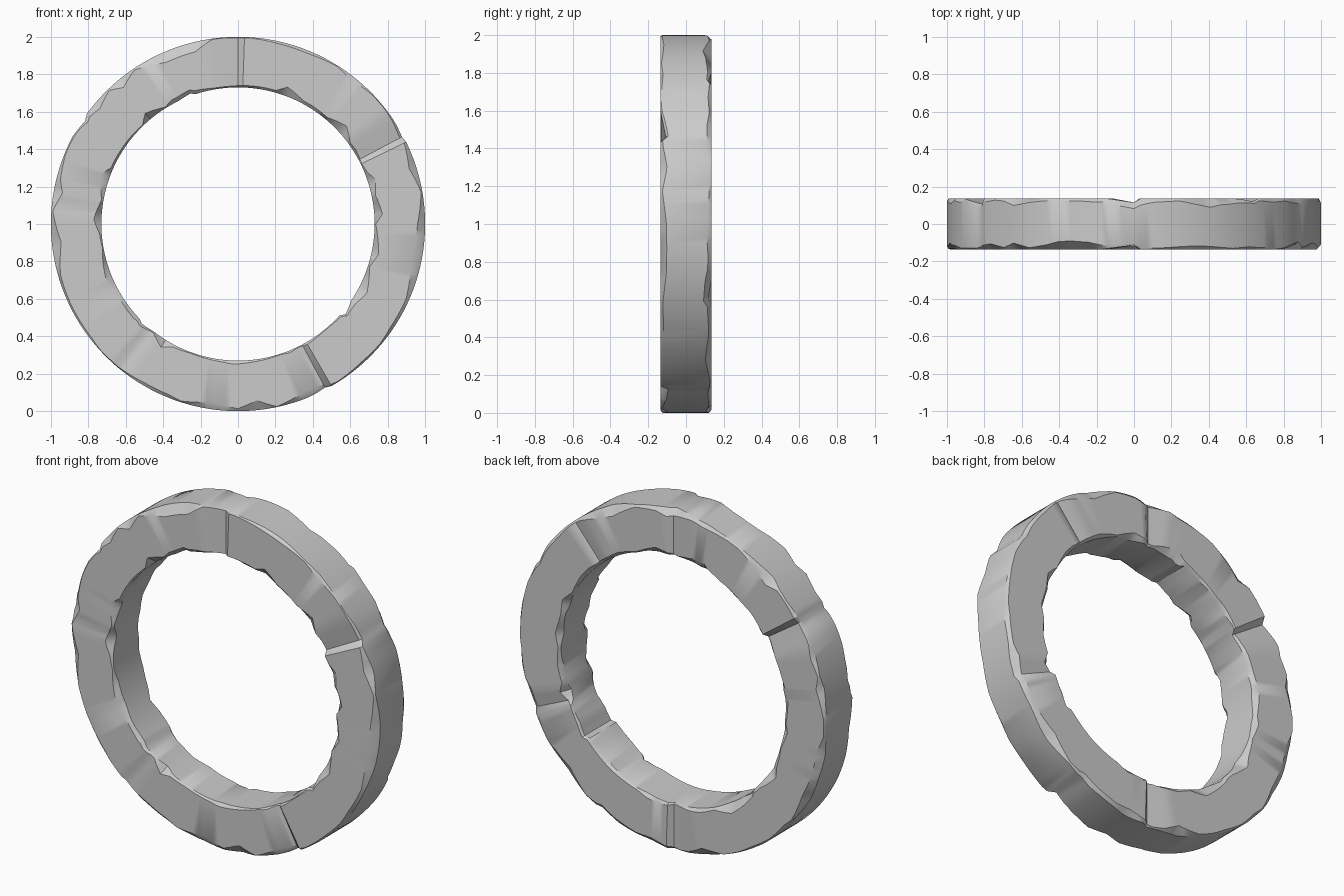
import bpy, bmesh, math, random

if "Cube" in bpy.data.objects:
    bpy.data.objects.remove(bpy.data.objects["Cube"])

random.seed(7)
N = 180
R_OUT, R_IN, HALF = 1.0, 0.73, 0.135


def chip_track():
    """Irregular zigzag of chip sizes around the ring (closed)."""
    knots, a = [], 0
    while a < N:
        big = random.random() < 0.22
        knots.append((a, random.uniform(0.03, 0.055) if big else random.uniform(0.003, 0.022)))
        a += random.choice((2, 3, 4, 5))
    knots.append((N, knots[0][1]))
    out = []
    for (a0, v0), (a1, v1) in zip(knots, knots[1:]):
        for i in range(a0, min(a1, N)):
            out.append(v0 + (v1 - v0) * (i - a0) / (a1 - a0))
    return out


def groove(deg, cuts):
    """Split wear: slope sinking towards the crack, then a sharp step back."""
    total = 0.0
    for centre, width, depth in cuts:
        d = (deg - centre + 180) % 360 - 180
        if width > 0 and 0 <= d < width:
            total = max(total, depth * (1 - d / width))
        elif width < 0 and width < d <= 0:
            total = max(total, depth * (1 + d / -width))
    return total


# (angle, slope width in degrees, depth)
FRONT = [(90, 10, 0.022), (28, 9, 0.028), (-62, -8, 0.028), (-130, 4, 0.01), (174, 3, 0.006)]
BACK = [(90, 8, 0.02), (146, 9, 0.03), (-90, -9, 0.025), (-25, 7, 0.02), (50, 5, 0.015)]
OUTER = [(28, 5, 0.008), (146, 6, 0.015), (-62, -5, 0.01)]
INNER = [(-135, 7, 0.012), (-40, 6, 0.02), (110, 6, 0.012)]

# Ring swept from a rectangle whose four corners are chipped
chips = [(chip_track(), chip_track()) for _ in range(4)]
bm = bmesh.new()
rings = []
for i in range(N):
    deg = i * 360 / N
    c, s = math.cos(math.radians(deg)), math.sin(math.radians(deg))
    ro = R_OUT - groove(deg, OUTER)
    ri = R_IN + groove(deg, INNER)
    yf = -HALF + groove(deg, FRONT)
    yb = HALF - groove(deg, BACK)
    k = [(a[i], b[i] * 0.4 + a[i] * 0.6) for a, b in chips]
    profile = [
        (ri + k[0][0], yf), (ro - k[1][0], yf),
        (ro, yf + k[1][1]), (ro, yb - k[2][1]),
        (ro - k[2][0], yb), (ri + k[3][0], yb),
        (ri, yb - k[3][1]), (ri, yf + k[0][1]),
    ]
    rings.append([bm.verts.new((r * c, y, 1 + r * s)) for r, y in profile])
for i in range(N):
    a, b = rings[i], rings[(i + 1) % N]
    for j in range(8):
        m = (j + 1) % 8
        bm.faces.new((a[j], a[m], b[m], b[j]))
bmesh.ops.recalc_face_normals(bm, faces=bm.faces)

mesh = bpy.data.meshes.new("stone_ring")
bm.to_mesh(mesh)
bm.free()
ring = bpy.data.objects.new("stone_ring", mesh)
bpy.context.collection.objects.link(ring)
bpy.context.view_layer.objects.active = ring
ring.select_set(True)
bpy.ops.object.shade_smooth_by_angle(angle=math.radians(35))
